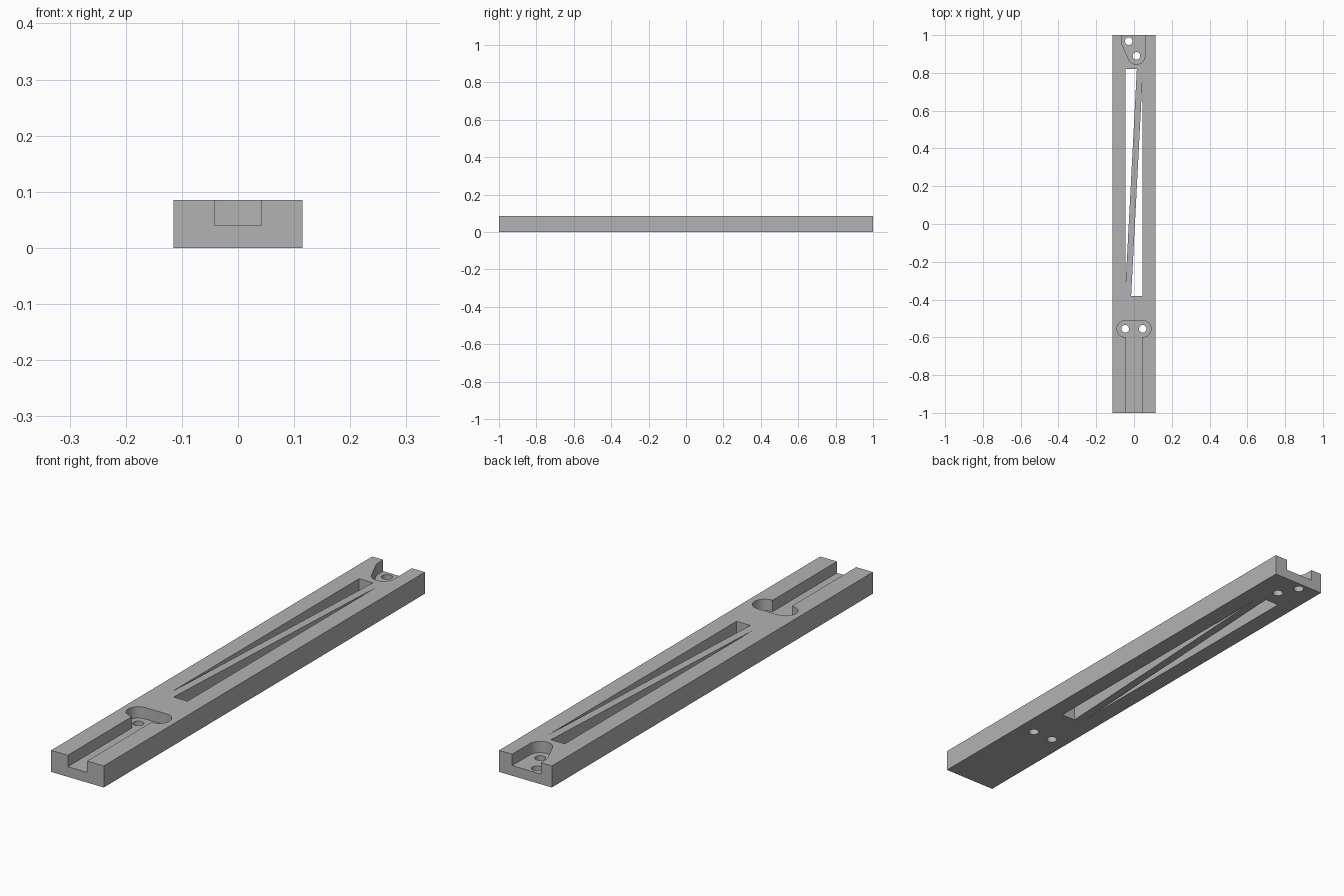
import bpy
import bmesh
from math import cos, sin, radians

old = bpy.data.objects.get("Cube")
if old:
    bpy.data.objects.remove(old)

HALF_W, HEIGHT, FLOOR = 0.115, 0.085, 0.04

grey = bpy.data.materials.new("plain grey")
grey.use_nodes = True
grey.diffuse_color = (0.45, 0.45, 0.45, 1)
grey.node_tree.nodes["Principled BSDF"].inputs["Base Color"].default_value = (0.45, 0.45, 0.45, 1)


def arc(cx, cy, r, start, end, steps=16):
    angles = [radians(start + (end - start) * i / steps) for i in range(steps + 1)]
    return [(cx + r * cos(a), cy + r * sin(a)) for a in angles]


def prism(name, outline, z0, z1):
    """Extrude a flat outline from z0 up to z1."""
    bm = bmesh.new()
    face = bm.faces.new([bm.verts.new((x, y, z0)) for x, y in outline])
    ext = bmesh.ops.extrude_face_region(bm, geom=[face])
    top = [v for v in ext["geom"] if isinstance(v, bmesh.types.BMVert)]
    bmesh.ops.translate(bm, verts=top, vec=(0, 0, z1 - z0))
    bmesh.ops.recalc_face_normals(bm, faces=bm.faces)
    mesh = bpy.data.meshes.new(name)
    bm.to_mesh(mesh)
    bm.free()
    mesh.materials.append(grey)
    obj = bpy.data.objects.new(name, mesh)
    bpy.context.collection.objects.link(obj)
    return obj


# Solid bar
bar = prism("bar", [(-HALF_W, -1), (HALF_W, -1), (HALF_W, 1), (-HALF_W, 1)], 0, HEIGHT)

# Front channel opening into a rounded cross pocket
front_pocket = ([(-0.042, -1.1), (0.042, -1.1), (0.042, -0.599)]
                + arc(0.046, -0.555, 0.044, -90, 90)
                + arc(-0.046, -0.555, 0.044, 90, 270)
                + [(-0.042, -0.599)])

# Slanted rounded pocket open at the back end
back_pocket = ([(0.058, 1.1), (-0.067, 1.1)]
               + arc(-0.027, 0.968, 0.04, 180, 208, 6)
               + arc(0.013, 0.89, 0.045, 208, 360))

cutters = [prism("front_pocket_cutter", front_pocket, FLOOR, 0.2),
           prism("back_pocket_cutter", back_pocket, FLOOR, 0.2)]

# Two wedge windows leaving a diagonal rib between them
wedges = {"left": [(-0.046, 0.82), (-0.046, -0.35), (0.015, 0.82)],
          "right": [(0.046, -0.38), (0.046, 0.79), (-0.015, -0.38)]}
for side, outline in wedges.items():
    cutters.append(prism(side + "_window_cutter", outline, -0.1, 0.2))

# Screw holes through the pocket floors
for x, y in [(-0.046, -0.555), (0.046, -0.555), (-0.028, 0.968), (0.013, 0.89)]:
    cutters.append(prism("screw_hole_cutter", arc(x, y, 0.02, 0, 350, 35), -0.1, 0.2))

bpy.ops.object.select_all(action="DESELECT")
bpy.context.view_layer.objects.active = bar
bar.select_set(True)
for cutter in cutters:
    cutter.hide_render = True
    cut = bar.modifiers.new(cutter.name, "BOOLEAN")
    cut.operation, cut.solver, cut.object = "DIFFERENCE", "EXACT", cutter
    bpy.ops.object.modifier_apply(modifier=cut.name)
    bpy.data.objects.remove(cutter)

bpy.ops.object.shade_smooth_by_angle(angle=radians(25))
